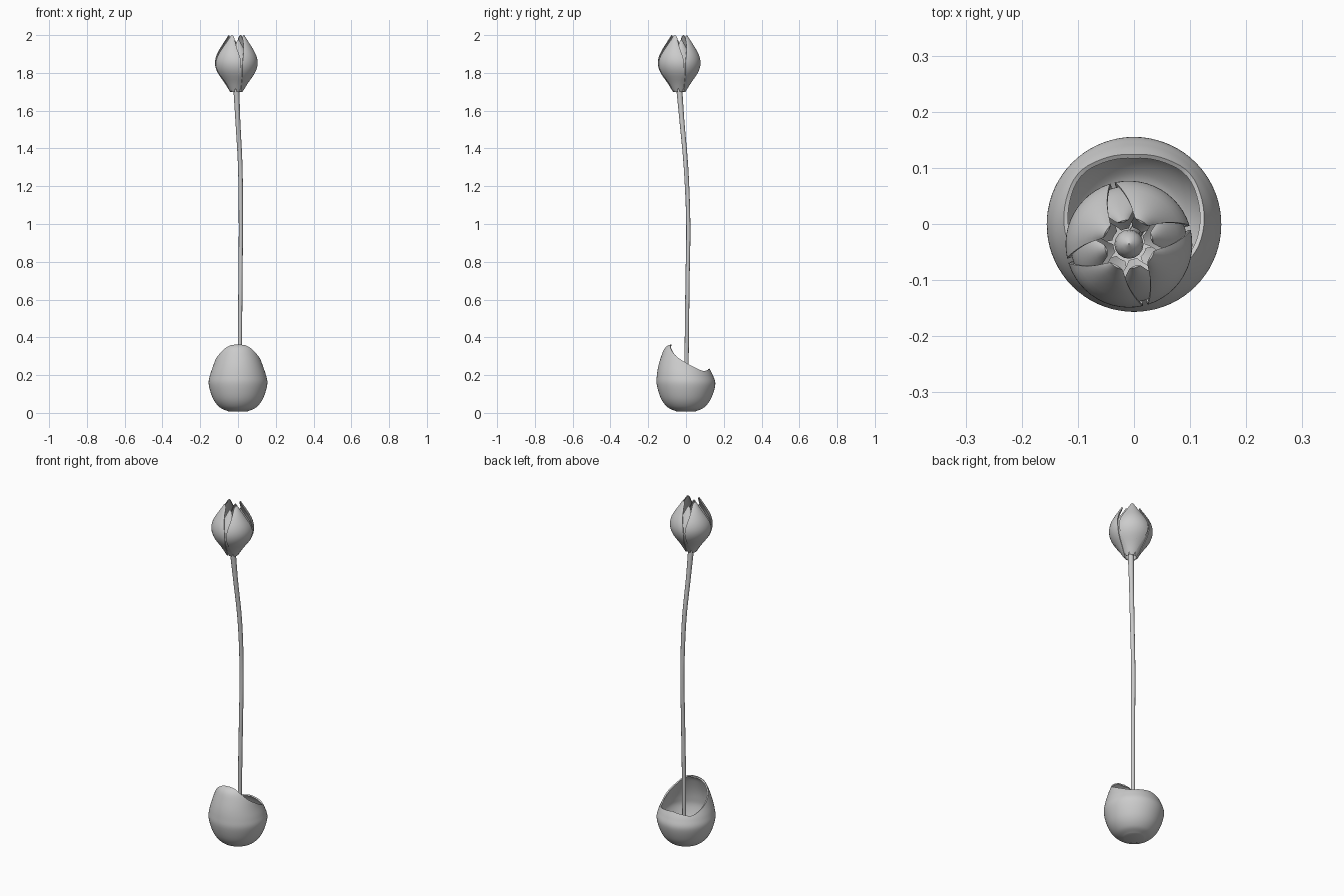
import bpy
import math
from mathutils import Vector

cube = bpy.data.objects.get("Cube")
if cube:
    bpy.data.objects.remove(cube)

grey = bpy.data.materials.new("plain grey")
grey.use_nodes = True
grey.diffuse_color = (0.6, 0.6, 0.6, 1)
grey.node_tree.nodes["Principled BSDF"].inputs["Base Color"].default_value = (0.6, 0.6, 0.6, 1)


def interp(table, t):
    """Smoothly interpolate rows of (key, values...) at key t."""
    last = len(table) - 1
    t = max(table[0][0], min(table[-1][0], t))
    i = next((k for k in range(last) if t <= table[k + 1][0]), last - 1)
    p0, p1, p2, p3 = (Vector(table[max(0, min(last, k))]) for k in range(i - 1, i + 3))
    h = p2[0] - p1[0]
    u = (t - p1[0]) / h
    m1 = (p2 - p0) * (h / (p2[0] - p0[0]))
    m2 = (p3 - p1) * (h / (p3[0] - p1[0]))
    result = (p1 * (2 * u**3 - 3 * u**2 + 1) + m1 * (u**3 - 2 * u**2 + u)
              + p2 * (3 * u**2 - 2 * u**3) + m2 * (u**3 - u**2))
    return list(result)[1:]


def sheet(name, rows, cols, point, wrap=False, cap=False, thickness=0.0):
    """Build a smooth grid surface from point(row 0..1, column 0..1)."""
    n = cols if wrap else cols + 1
    verts = [point(r / rows, c / cols) for r in range(rows + 1) for c in range(n)]
    faces = [(r * n + c, r * n + (c + 1) % n, (r + 1) * n + (c + 1) % n, (r + 1) * n + c)
             for r in range(rows) for c in range(cols)]
    if cap:
        faces.append(tuple(reversed(range(n))))
    mesh = bpy.data.meshes.new(name)
    mesh.from_pydata(verts, [], faces)
    mesh.materials.append(grey)
    obj = bpy.data.objects.new(name, mesh)
    bpy.context.collection.objects.link(obj)
    bpy.ops.object.select_all(action="DESELECT")
    obj.select_set(True)
    bpy.context.view_layer.objects.active = obj
    if thickness:
        mod = obj.modifiers.new("thickness", "SOLIDIFY")
        mod.thickness, mod.offset = thickness, -1
        bpy.ops.object.modifier_apply(modifier=mod.name)
    bpy.ops.object.shade_smooth_by_angle(angle=math.radians(50))


# Vase: egg profile as (step, radius, height, centre y)
egg = [(0, 0.05, 0.008, 0), (1, 0.095, 0.028, 0), (2, 0.132, 0.075, 0),
       (3, 0.155, 0.15, 0), (4, 0.148, 0.2, -0.006), (5, 0.131, 0.25, -0.015),
       (6, 0.113, 0.3, -0.018), (7, 0.093, 0.338, -0.022), (8, 0.07, 0.358, -0.024),
       (9, 0.045, 0.362, -0.025)]
# Rim: angle from the back, profile step where the wall ends
rim = [(0, 4.7), (25, 4.55), (45, 4.45), (65, 4.85), (90, 5.5), (110, 6.1),
       (130, 7.1), (150, 8.2), (180, 8.7)]


def vase_point(r, c):
    a = 2 * math.pi * c
    from_back = math.degrees(math.acos(max(-1, min(1, math.sin(a)))))
    radius, z, yc = interp(egg, r * interp(rim, from_back)[0])
    return (radius * math.cos(a), yc + radius * math.sin(a), z)


sheet("vase", 32, 72, vase_point, wrap=True, cap=True, thickness=0.008)

# Stem: (height, x, y, radius)
path = [(0.04, 0.01, 0.002, 0.01), (0.36, 0.01, 0.004, 0.011), (0.7, 0.013, 0.008, 0.011),
        (1.0, 0.015, 0.012, 0.011), (1.3, 0.012, 0, 0.012), (1.55, -0.001, -0.022, 0.013),
        (1.72, -0.009, -0.036, 0.016)]


def stem_point(r, c):
    z = 0.04 + 1.68 * r
    x, y, radius = interp(path, z)
    a = 2 * math.pi * c
    return (x + radius * math.cos(a), y + radius * math.sin(a), z)


sheet("stem", 32, 12, stem_point, wrap=True, cap=True)

# Flower petals: (along, radius, half angle in degrees)
CX, CY, BASE = -0.009, -0.036, 1.7
petal = [(0, 0.034, 17), (0.15, 0.06, 32), (0.35, 0.1, 41), (0.5, 0.113, 43),
         (0.65, 0.106, 40), (0.82, 0.08, 31), (0.95, 0.056, 22), (1, 0.047, 16)]


def make_petal(name, degrees, scale, height, spread):
    def point(r, c):
        radius, half = interp(petal, r)
        side = 2 * c - 1
        a = math.radians(degrees + side * half * spread)
        z = BASE + height * r - 0.012 * r * side**2
        return (CX + radius * scale * math.cos(a), CY + radius * scale * math.sin(a), z)
    sheet(name, 18, 12, point, thickness=0.004)


for i in range(4):
    make_petal(f"outer_petal_{i + 1}", 60 + 90 * i, 1, 0.3, 1)
    make_petal(f"inner_petal_{i + 1}", 15 + 90 * i, 0.92, 0.275, 0.85)

# Seed head inside the petals: (along, radius, height)
head = [(0, 0.012, 1.7), (0.4, 0.02, 1.76), (0.65, 0.026, 1.82), (0.85, 0.018, 1.85),
        (1, 0.001, 1.865)]


def head_point(r, c):
    radius, z = interp(head, r)
    a = 2 * math.pi * c
    return (CX + radius * math.cos(a), CY + radius * math.sin(a), z)


sheet("seed_head", 12, 16, head_point, wrap=True, cap=True)
